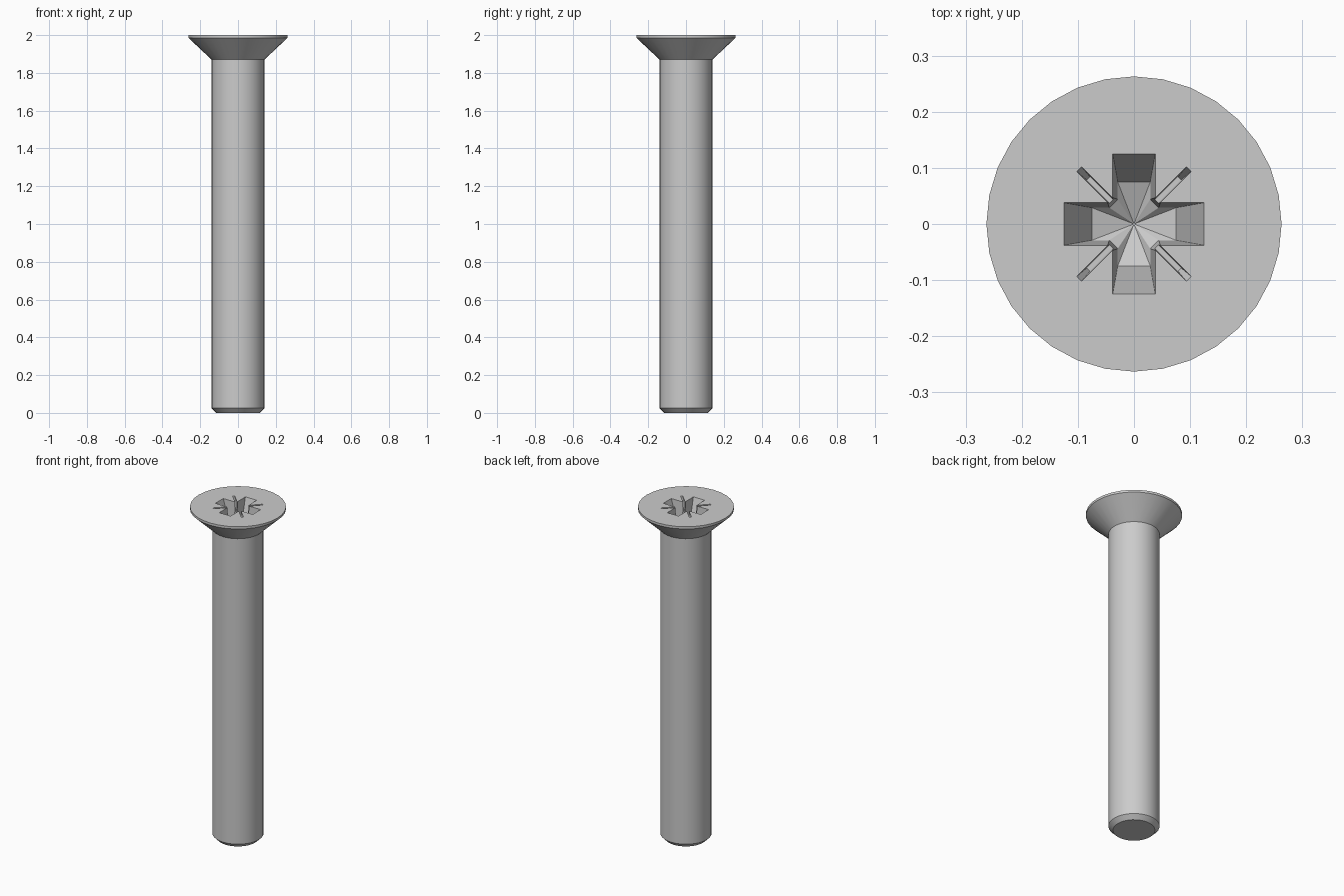
import bpy, bmesh, math
from mathutils import Matrix, Vector

cube = bpy.data.objects.get("Cube")
if cube:
    bpy.data.objects.remove(cube, do_unlink=True)

TOP = 2.0
SIDES = 32

steel = bpy.data.materials.new("steel_grey")
steel.use_nodes = True
steel.diffuse_color = (0.6, 0.6, 0.6, 1)
steel.node_tree.nodes["Principled BSDF"].inputs["Base Color"].default_value = (0.6, 0.6, 0.6, 1)


def loft(name, rings, apex=None):
    """Solid skinned through rings listed from bottom to top; an apex closes the bottom."""
    bm = bmesh.new()
    loops = [[bm.verts.new(p) for p in ring] for ring in rings]
    count = len(loops[0])
    for low, high in zip(loops, loops[1:]):
        for i in range(count):
            j = (i + 1) % count
            bm.faces.new((low[i], low[j], high[j], high[i]))
    bm.faces.new(loops[-1])
    if apex:
        tip = bm.verts.new(apex)
        for i in range(count):
            bm.faces.new((tip, loops[0][(i + 1) % count], loops[0][i]))
    else:
        bm.faces.new(loops[0][::-1])
    bmesh.ops.recalc_face_normals(bm, faces=bm.faces)
    mesh = bpy.data.meshes.new(name)
    bm.to_mesh(mesh)
    bm.free()
    mesh.materials.append(steel)
    obj = bpy.data.objects.new(name, mesh)
    bpy.context.collection.objects.link(obj)
    return obj


def circle(radius, z):
    return [(radius * math.cos(math.tau * i / SIDES),
             radius * math.sin(math.tau * i / SIDES), z) for i in range(SIDES)]


def cross(length, width, corner, z):
    """Four-armed outline with clipped inner corners."""
    arm = [(length, -width, z), (length, width, z), (corner, width, z), (width, corner, z)]
    return [Matrix.Rotation(k * math.pi / 2, 3, 'Z') @ Vector(p)
            for k in range(4) for p in arm[:3] + arm[3:]]


def slot(angle, length, width, z):
    """Thin radial rectangle starting inside the cross."""
    pts = [(0.03, -width, z), (length, -width, z), (length, width, z), (0.03, width, z)]
    return [Matrix.Rotation(angle, 3, 'Z') @ Vector(p) for p in pts]


# Shank with chamfered tip and countersunk head
screw = loft("countersunk_screw", [circle(r, z) for r, z in (
    (0.115, 0), (0.14, 0.025), (0.14, 1.87), (0.263, 1.986), (0.263, TOP))])

# Cross recess with a conical floor
depth = 0.15
cutters = [loft("cross_recess_cutter", [
    cross(0.075, 0.029, 0.044, TOP - depth),
    cross(0.125, 0.038, 0.047, TOP),
    cross(0.125, 0.038, 0.047, TOP + 0.05)], (0, 0, TOP - depth - 0.03))]

# Four thin diagonal slots
for k in range(4):
    a = math.pi / 4 + k * math.pi / 2
    cutters.append(loft("slot_cutter", [
        slot(a, 0.115, 0.004, TOP - 0.06),
        slot(a, 0.138, 0.006, TOP),
        slot(a, 0.138, 0.006, TOP + 0.04)]))

# Cut the recess, then drop the cutters
bpy.ops.object.select_all(action='DESELECT')
bpy.context.view_layer.objects.active = screw
screw.select_set(True)
for cutter in cutters:
    cutter.hide_render = True
    mod = screw.modifiers.new("recess", 'BOOLEAN')
    mod.operation = 'DIFFERENCE'
    mod.solver = 'EXACT'
    mod.object = cutter
    bpy.ops.object.modifier_apply(modifier=mod.name)
    bpy.data.objects.remove(cutter, do_unlink=True)

bpy.ops.object.shade_smooth_by_angle(angle=math.radians(30))
